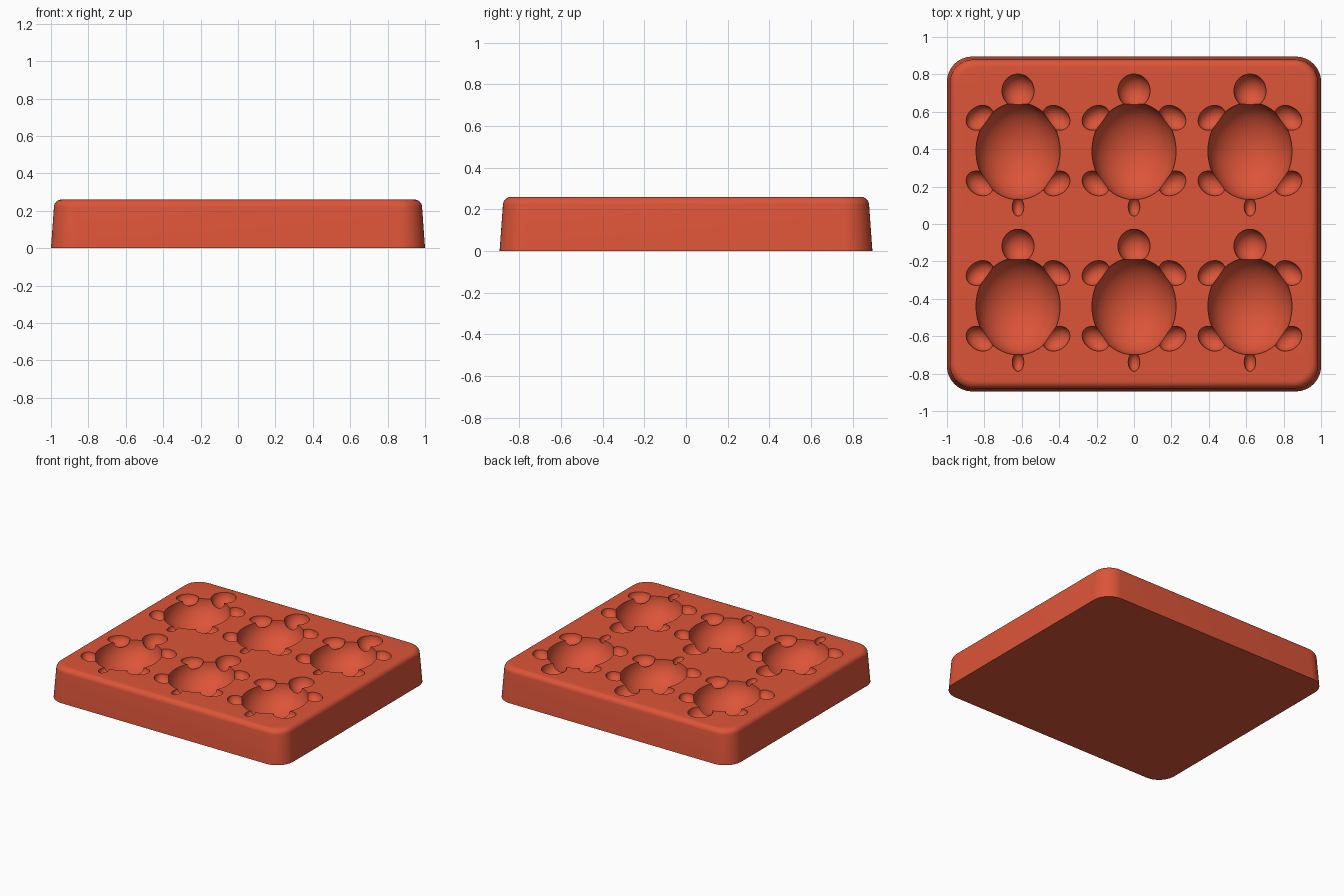
import bpy, bmesh, math
from mathutils import Matrix, Vector

cube = bpy.data.objects.get("Cube")
if cube:
    bpy.data.objects.remove(cube, do_unlink=True)

HEIGHT = 0.26
clay = bpy.data.materials.new("terracotta_red")
clay.use_nodes = True
clay.diffuse_color = (0.72, 0.09, 0.04, 1)
clay.node_tree.nodes["Principled BSDF"].inputs["Base Color"].default_value = (0.72, 0.09, 0.04, 1)


def make_object(name, bm):
    mesh = bpy.data.meshes.new(name)
    bm.to_mesh(mesh)
    bm.free()
    mesh.materials.append(clay)
    obj = bpy.data.objects.new(name, mesh)
    bpy.context.collection.objects.link(obj)
    return obj


def rounded_ring(bm, inset, z, steps=12):
    """Rounded rectangle of vertices, shrunk by inset."""
    radius = 0.135 - inset * 0.6
    hx, hy = 1.0 - inset - radius, 0.895 - inset - radius
    ring = []
    for k, (sx, sy) in enumerate([(1, 1), (-1, 1), (-1, -1), (1, -1)]):
        for i in range(steps + 1):
            a = math.pi / 2 * (k + i / steps)
            ring.append(bm.verts.new((sx * hx + radius * math.cos(a),
                                      sy * hy + radius * math.sin(a), z)))
    return ring


# Tapered tray body with a softly rounded top edge
bm = bmesh.new()
fillet = 0.04
profile = [(0, 0)]
for i in range(9):
    a = math.radians(4 + 86 * i / 8)
    profile.append((0.016 + fillet * (1 - math.cos(a)),
                    HEIGHT - fillet * (1 - math.sin(a))))
rings = [rounded_ring(bm, inset, z) for inset, z in profile]
for low, high in zip(rings, rings[1:]):
    for i in range(len(low)):
        j = (i + 1) % len(low)
        bm.faces.new((low[i], low[j], high[j], high[i]))
bm.faces.new(list(reversed(rings[0])))
bm.faces.new(rings[-1])
tray = make_object("mould_tray", bm)

# Turtle hollows: name, centre x, y, radii, turn in degrees
parts = [("shell", 0, 0, (0.225, 0.26, 0.19), 0),
         ("head", 0, 0.322, (0.086, 0.09, 0.085), 0),
         ("tail", 0, -0.298, (0.031, 0.05, 0.04), 0)]
for side in (-1, 1):
    for end, y in (("front", 0.178), ("back", -0.173)):
        turn = 35 * side * (-1 if end == "front" else 1)
        parts.append((f"{end}_leg_{side}", side * 0.205, y, (0.078, 0.06, 0.06), turn))

for name, px, py, radii, turn in parts:
    bm = bmesh.new()
    for cx in (-0.62, 0, 0.62):
        for cy in (0.39, -0.44):
            place = (Matrix.Translation((cx + px, cy + py, HEIGHT + 0.0007))
                     @ Matrix.Rotation(math.radians(turn), 4, "Z")
                     @ Matrix.Diagonal(Vector((*radii, 1))))
            bmesh.ops.create_uvsphere(bm, u_segments=48, v_segments=32,
                                      radius=1, matrix=place)
    cutter = make_object(name + "_cutter", bm)
    cutter.hide_render = True
    cut = tray.modifiers.new(name, "BOOLEAN")
    cut.operation = "DIFFERENCE"
    cut.solver = "EXACT"
    cut.object = cutter
    bpy.context.view_layer.objects.active = tray
    bpy.ops.object.modifier_apply(modifier=cut.name)
    bpy.data.objects.remove(cutter, do_unlink=True)

# Smooth surfaces, crisp hollow rims
bpy.ops.object.select_all(action="DESELECT")
tray.select_set(True)
bpy.context.view_layer.objects.active = tray
bpy.ops.object.shade_smooth_by_angle(angle=math.radians(30))
